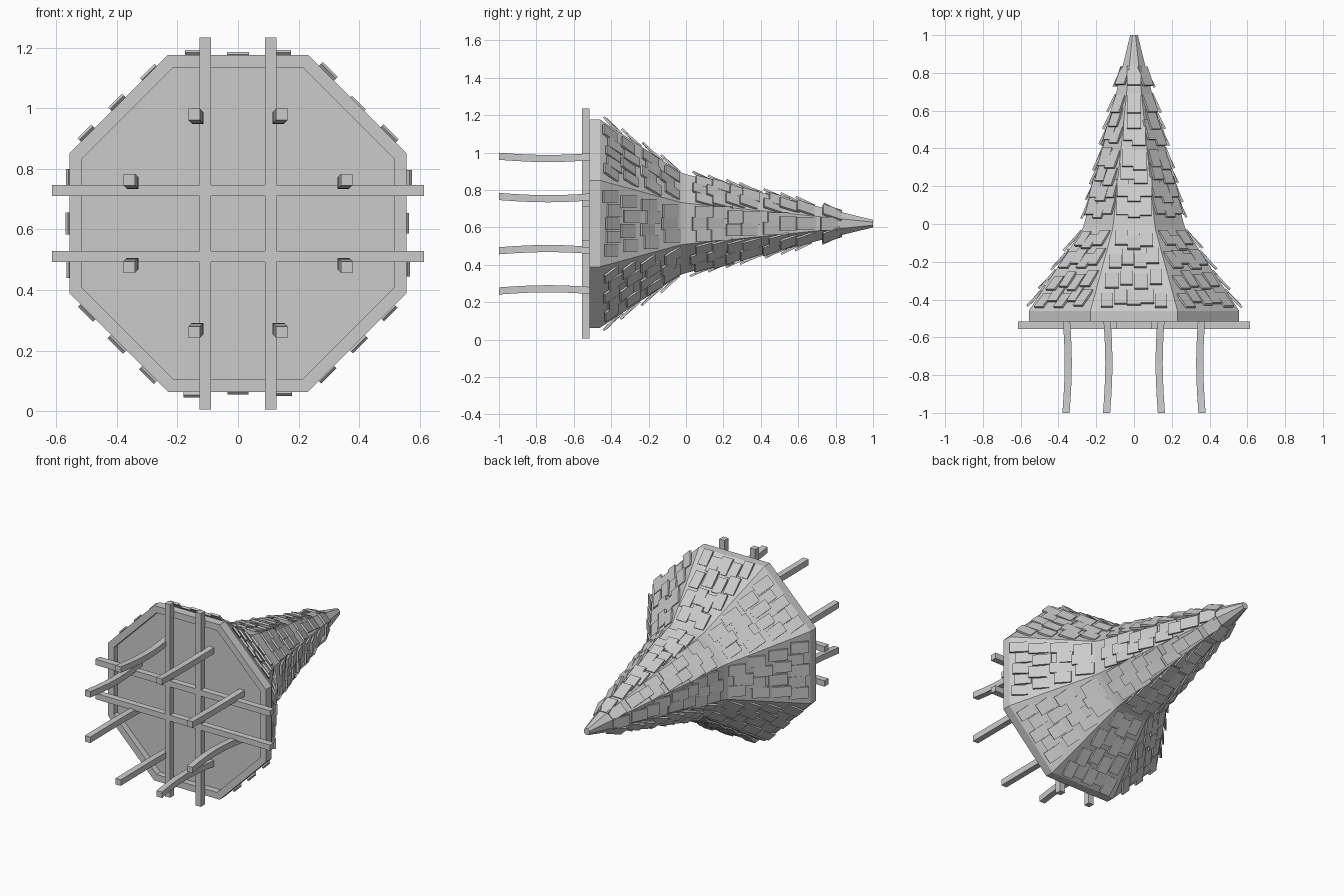
import bpy, bmesh, math, random
from mathutils import Matrix, Vector

random.seed(4)
if "Cube" in bpy.data.objects:
    bpy.data.objects.remove(bpy.data.objects["Cube"])

grey = bpy.data.materials.new("plain_grey")
grey.use_nodes = True
COLOUR = (0.6, 0.6, 0.6, 1)
grey.diffuse_color = COLOUR
grey.node_tree.nodes["Principled BSDF"].inputs["Base Color"].default_value = COLOUR

AXIS_Z = 0.62
SIDES = 8
HALF_SIDE = math.tan(math.pi / SIDES)


def finish(name, bm):
    bmesh.ops.recalc_face_normals(bm, faces=bm.faces)
    mesh = bpy.data.meshes.new(name)
    bm.to_mesh(mesh)
    bm.free()
    mesh.materials.append(grey)
    obj = bpy.data.objects.new(name, mesh)
    bpy.context.collection.objects.link(obj)
    return obj


def add_box(bm, matrix, size):
    bmesh.ops.create_cube(bm, size=1, matrix=matrix @ Matrix.Diagonal((*size, 1)))


def ring(bm, y, apothem):
    r = apothem / math.cos(math.pi / SIDES)
    angles = [(i + 0.5) * math.tau / SIDES for i in range(SIDES)]
    return [bm.verts.new((r * math.cos(a), y, AXIS_Z + r * math.sin(a))) for a in angles]


# Flared spire shell with a recessed underside panel
bm = bmesh.new()
profile = [(-0.475, 0.515), (-0.515, 0.515), (-0.515, 0.557), (-0.46, 0.557),
           (-0.03, 0.275), (0.0, 0.264), (1.0, 0.02)]
rings = [ring(bm, y, a) for y, a in profile]
for low, high in zip(rings, rings[1:]):
    for i in range(SIDES):
        j = (i + 1) % SIDES
        bm.faces.new((low[i], low[j], high[j], high[i]))
bm.faces.new(rings[0])
bm.faces.new(rings[-1])
finish("spire_roof", bm)


# Shingles: each slab lies on one sloped facet, its lower end kicked outwards
def add_shingle(bm, facet, start, end, y, side, width, length, lift):
    (y0, a0), (y1, a1) = start, end
    apothem = a0 + (a1 - a0) * (y - y0) / (y1 - y0)
    turn = Matrix.Rotation(facet * math.tau / SIDES, 4, 'Y')
    slope = Vector((0, y1 - y0, a1 - a0)).normalized()
    across = Vector((1, 0, 0))
    out = across.cross(slope)
    frame = Matrix((across, slope, out)).transposed().to_4x4()
    frame.translation = (side, y, apothem)
    tilt = Matrix.Rotation(-lift / length, 4, 'X')
    place = Matrix.Translation((0, 0, AXIS_Z)) @ turn @ frame @ tilt
    add_box(bm, place @ Matrix.Translation((0, length / 2, lift)), (width, length, 0.012))


def shingle_rows(name, start, end, rows):
    bm = bmesh.new()
    for facet in range(SIDES):
        for y, count, spread in rows:
            for k in range(count):
                middle = k - (count - 1) / 2
                stagger = 0.025 * ((k + count // 2) % 2)
                add_shingle(bm, facet, start, end, y + stagger + random.uniform(-0.008, 0.008),
                            middle * spread, random.uniform(0.062, 0.074),
                            random.uniform(0.095, 0.115), 0.022 - 0.3 * stagger)
    finish(name, bm)


shingle_rows("skirt_shingles", profile[3], profile[4],
             [(-0.45, 5, 0.072), (-0.36, 4, 0.078), (-0.25, 4, 0.066), (-0.15, 3, 0.066)])
shingle_rows("spire_shingles", profile[5], profile[6],
             [(0.02, 3, 0.062), (0.11, 3, 0.058), (0.2, 2, 0.07), (0.28, 2, 0.06),
              (0.41, 2, 0.05), (0.5, 1, 0), (0.58, 1, 0), (0.72, 1, 0)])

# Crossed beams below the rim
bm = bmesh.new()
for s in (-1, 1):
    add_box(bm, Matrix.Translation((s * 0.108, -0.535, AXIS_Z)), (0.037, 0.04, 1.23))
    add_box(bm, Matrix.Translation((0, -0.535, AXIS_Z + s * 0.109)), (1.23, 0.04, 0.037))
finish("cross_beams", bm)

# Slightly bowed square posts, mirrored into all four quarters
bm = bmesh.new()
STEPS = 6
for px, pz in ((0.145, 0.36), (0.36, 0.145)):
    for sx in (-1, 1):
        for sz in (-1, 1):
            loops = []
            for i in range(STEPS + 1):
                t = i / STEPS
                bow = 0.012 * math.sin(math.pi * t)
                cx, cz = sx * (px - bow), AXIS_Z + sz * (pz - bow)
                loops.append([bm.verts.new((cx + u * 0.019, -1 + 0.525 * t, cz + v * 0.019))
                              for u, v in ((-1, -1), (1, -1), (1, 1), (-1, 1))])
            for a, b in zip(loops, loops[1:]):
                for i in range(4):
                    j = (i + 1) % 4
                    bm.faces.new((a[i], a[j], b[j], b[i]))
            bm.faces.new(loops[0])
            bm.faces.new(loops[-1])
finish("support_posts", bm)
